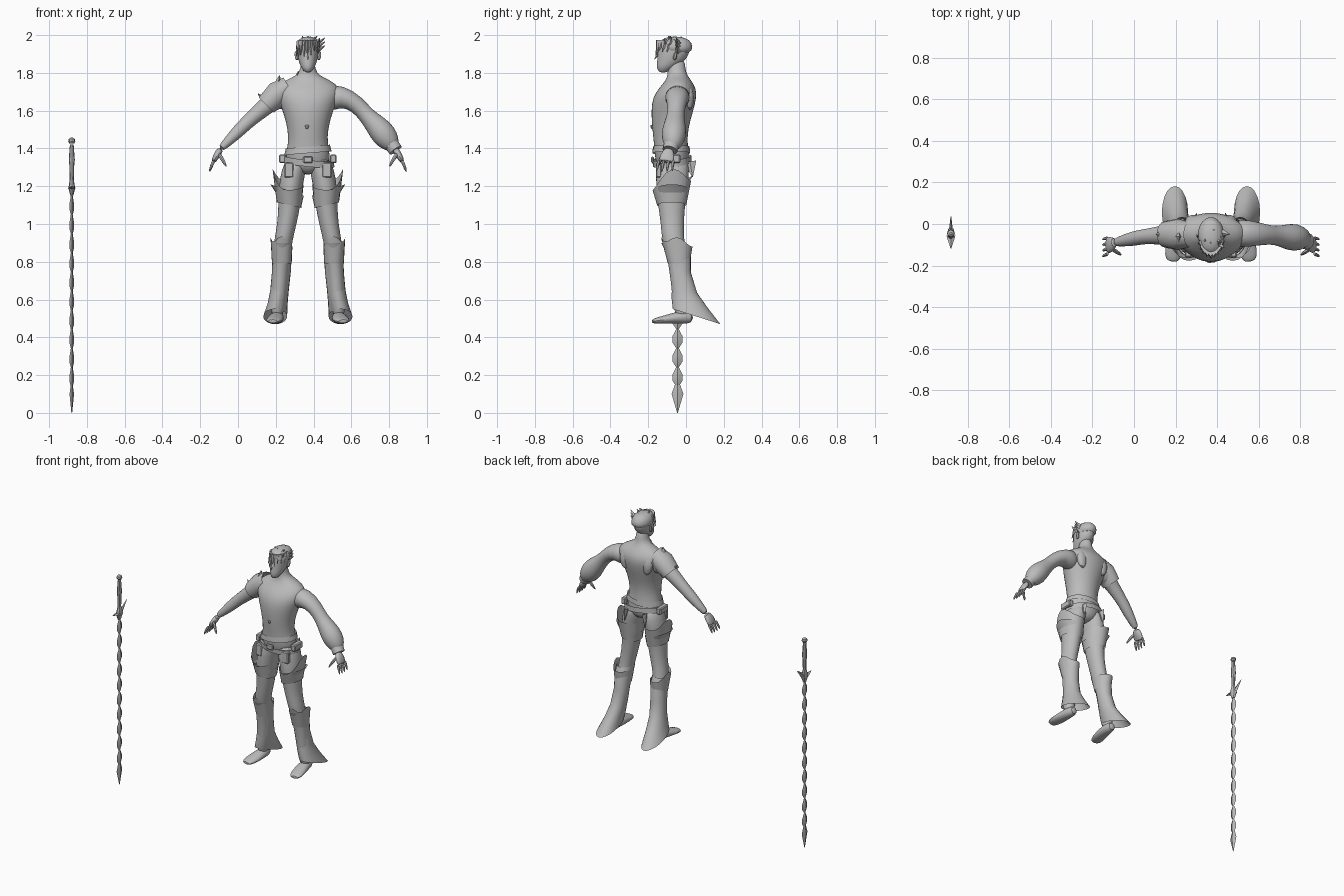
import bpy, bmesh, math, random
from mathutils import Vector

cube = bpy.data.objects.get("Cube")
if cube:
    bpy.data.objects.remove(cube, do_unlink=True)

random.seed(4)
CENTRE = .37      # body centre in x
GREY = (.5, .5, .5, 1)

clay = bpy.data.materials.new("plain grey")
clay.use_nodes = True
clay.diffuse_color = GREY
clay.node_tree.nodes["Principled BSDF"].inputs["Base Color"].default_value = GREY


def finish(name, bm, subdivide, angle):
    bmesh.ops.recalc_face_normals(bm, faces=bm.faces)
    mesh = bpy.data.meshes.new(name)
    bm.to_mesh(mesh)
    bm.free()
    mesh.materials.append(clay)
    obj = bpy.data.objects.new(name, mesh)
    bpy.context.scene.collection.objects.link(obj)
    if subdivide:
        obj.modifiers.new("smooth", "SUBSURF").levels = subdivide
    bpy.ops.object.select_all(action="DESELECT")
    obj.select_set(True)
    bpy.context.view_layer.objects.active = obj
    bpy.ops.object.shade_smooth_by_angle(angle=math.radians(angle))
    return obj


def loft(name, rings, sides=14, level=True, caps=True, subdivide=1, angle=50, shape=None):
    """Skin elliptical rings (x, y, z, radius, other radius).
    Level rings lie flat; otherwise they stand across the path.
    shape(ring index, angle) lifts a rim to make points and slopes."""
    bm = bmesh.new()
    centres = [Vector(r[:3]) for r in rings]
    loops = []
    for i, ring in enumerate(rings):
        along = centres[min(i + 1, len(rings) - 1)] - centres[max(i - 1, 0)]
        along.normalize()
        if level:
            u, v = Vector((1, 0, 0)), Vector((0, 1, 0))
        else:
            side = Vector((1, 0, 0)) if abs(along.y) > .8 else Vector((0, 1, 0))
            u = (side - along * side.dot(along)).normalized()
            v = along.cross(u)
        loop = []
        for k in range(sides):
            a = math.tau * k / sides
            lift = shape(i, a) if shape else 0
            co = centres[i] + u * ring[3] * math.cos(a) + v * ring[4] * math.sin(a)
            loop.append(bm.verts.new(co + Vector((0, 0, lift))))
        loops.append(loop)
    for low, high in zip(loops, loops[1:]):
        for k in range(sides):
            n = (k + 1) % sides
            bm.faces.new((low[k], low[n], high[n], high[k]))
    if caps:
        bm.faces.new(loops[0][::-1])
        bm.faces.new(loops[-1])
    return finish(name, bm, subdivide, angle)


def spike(name, base, tip, wide, thin, sides=4):
    return loft(name, [(*base, wide, thin), (*tip, .002, .002)], sides,
                level=False, subdivide=0, angle=20)


def rod(name, start, end, r):
    mid = Vector(start).lerp(Vector(end), .5) + Vector((0, 0, .006))
    return loft(name, [(*start, r, r), (*mid, r, r), (*end, r * .5, r * .5)], 6, level=False)


def box(name, centre, size):
    bm = bmesh.new()
    bmesh.ops.create_cube(bm, size=1)
    for v in bm.verts:
        v.co = Vector(centre) + Vector([v.co[k] * size[k] for k in range(3)])
    bmesh.ops.bevel(bm, geom=bm.edges[:], offset=.006, segments=1, affect="EDGES")
    return finish(name, bm, 0, 30)


def body(name, rings, **options):
    return loft(name, [(CENTRE, *r) for r in rings], **options)


# Torso and neck
body("torso", [(-.07, 1.26, .03, .05), (-.07, 1.3, .11, .085), (-.075, 1.36, .122, .092),
               (-.08, 1.42, .106, .09), (-.085, 1.5, .106, .095), (-.073, 1.6, .135, .114),
               (-.06, 1.67, .165, .118), (-.045, 1.72, .175, .1), (-.04, 1.76, .125, .068),
               (-.045, 1.785, .06, .054), (-.05, 1.82, .038, .046), (-.05, 1.88, .036, .045)],
     sides=18)
for s in (-1, 1):
    loft("shoulder_blade", [(CENTRE + s * .08, .02, 1.6, .02, .01), (CENTRE + s * .09, .015, 1.68, .05, .04),
                            (CENTRE + s * .08, .01, 1.75, .02, .01)], 10)
rod("navel", (CENTRE - .005, -.178, 1.525), (CENTRE - .005, -.178, 1.5), .013)

# Head, face and ears
body("head", [(-.122, 1.8, .014, .02), (-.112, 1.825, .036, .046), (-.08, 1.86, .05, .075),
              (-.066, 1.9, .058, .086), (-.063, 1.95, .059, .088), (-.064, 1.98, .045, .068),
              (-.065, 1.992, .015, .02)])
spike("nose", (CENTRE, -.146, 1.905), (CENTRE, -.166, 1.872), .008, .012)
for s in (-1, 1):
    rod("ear", (CENTRE + s * .056, -.062, 1.865), (CENTRE + s * .066, -.05, 1.915), .012)

# Shaggy hair: a cap with a fringe and swept tufts
body("hair_cap", [(-.045, 1.9, .064, .078), (-.052, 1.94, .067, .09), (-.058, 1.975, .057, .084),
                  (-.06, 1.993, .02, .03)])
for k in range(9):
    a = math.radians(200 + k * 17)
    root = (CENTRE + .05 * math.cos(a), -.06 + .08 * math.sin(a), 1.97)
    tip = (CENTRE + .066 * math.cos(a), -.06 + .1 * math.sin(a), random.uniform(1.88, 1.92))
    spike("fringe_lock", root, tip, .018, .012)
for k in range(14):
    x, y = random.uniform(-.04, .05), random.uniform(-.11, .0)
    tip = (CENTRE + x + random.uniform(-.01, .045), y - random.uniform(-.02, .03),
           random.uniform(1.96, 2.0))
    spike("hair_tuft", (CENTRE + x, y, 1.955), tip, .02, .016)
for z in (1.93, 1.95, 1.97):
    spike("side_lock", (CENTRE + .045, -.04, z - .02), (CENTRE + .09, -.05, z + .015), .02, .012)

# Left arm in a puffed sleeve, right arm bare
loft("left_arm", [(.47, -.045, 1.66, .07, .08), (.55, -.045, 1.68, .068, .06), (.63, -.05, 1.635, .05, .047),
                  (.68, -.055, 1.575, .045, .043), (.73, -.06, 1.525, .06, .06), (.775, -.065, 1.47, .07, .072),
                  (.81, -.07, 1.425, .052, .052), (.83, -.08, 1.4, .032, .03)], level=False)
loft("left_cuff", [(.81, -.075, 1.425, .042, .04), (.835, -.085, 1.39, .04, .038)],
     level=False, subdivide=0)
loft("right_arm", [(.28, -.045, 1.67, .07, .075), (.2, -.05, 1.67, .057, .055), (.12, -.055, 1.6, .045, .045),
                   (.05, -.06, 1.54, .036, .037), (0, -.07, 1.49, .037, .036), (-.05, -.08, 1.44, .028, .026),
                   (-.095, -.09, 1.395, .021, .02)], level=False)

# Right shoulder guard
loft("shoulder_guard", [(.27, -.05, 1.725, .06, .06), (.21, -.05, 1.69, .075, .068), (.15, -.05, 1.63, .064, .058)],
     level=False, caps=False, subdivide=0)
spike("guard_point", (.21, -.06, 1.73), (.22, -.06, 1.787), .045, .025)
spike("guard_point", (.15, -.05, 1.65), (.105, -.05, 1.69), .035, .02)
spike("collar_point", (.3, -.06, 1.75), (.32, -.07, 1.81), .025, .015)

# Hands
for s, word in ((-1, "right"), (1, "left")):
    def at(x, y, z):
        return (CENTRE + s * x, y, z)
    loft(word + "_hand", [(*at(.46, -.087, 1.4), .024, .02), (*at(.485, -.1, 1.36), .04, .018),
                          (*at(.502, -.105, 1.325), .043, .012)], level=False)
    for k in range(4):
        y = -.142 + k * .025
        reach = .005 if k in (1, 2) else 0
        rod(word + "_finger", at(.495, y, 1.34), at(.522, y * 1.1, 1.278 - reach), .01)
    rod(word + "_thumb", at(.475, -.12, 1.375), at(.43, -.15, 1.3), .012)

# Belts, pouches and flaps
body("upper_belt", [(-.078, 1.375, .125, .1), (-.078, 1.41, .117, .097)], sides=20, caps=False, subdivide=0,
     shape=lambda i, a: .01 * math.cos(a))
body("lower_belt", [(-.072, 1.315, .14, .102), (-.075, 1.35, .138, .104)], sides=20, caps=False, subdivide=0,
     shape=lambda i, a: -.014 * math.cos(a) + .012 * math.sin(a))
box("buckle", (CENTRE, -.177, 1.34), (.05, .016, .035))
for s in (-1, 1):
    box("belt_pouch", (CENTRE + s * .135, -.075, 1.345), (.035, .09, .045))
    box("hip_flap", (CENTRE + s * .1, -.145, 1.285), (.05, .03, .08))
    spike("rear_flap", (CENTRE + s * .07, .02, 1.33), (CENTRE + s * .08, .035, 1.25), .035, .01)

# Legs, armour, boots
for s, word in ((-1, "right"), (1, "left")):
    def leg(name, rings, **options):
        return loft(word + name, [(CENTRE + s * r[0], *r[1:]) for r in rings], **options)

    def out(a):
        return s * math.cos(a)

    leg("_leg", [(.06, -.07, 1.36, .05, .08), (.073, -.07, 1.29, .068, .092), (.092, -.075, 1.2, .064, .086),
                 (.098, -.077, 1.1, .06, .073), (.11, -.072, 1, .052, .062), (.132, -.07, .91, .05, .06),
                 (.14, -.04, .8, .045, .052), (.155, -.03, .6, .04, .042), (.165, -.02, .5, .035, .04)])
    leg("_thigh_guard", [(.1, -.076, 1.1, .065, .077), (.105, -.075, 1.205, .082, .102)],
        sides=20, caps=False, subdivide=0,
        shape=lambda i, a: i * (.085 * max(0, out(a)) ** 3 + .025 * math.sin(a)) + .015 * out(a) * (1 - i))
    leg("_thigh_plate", [(.1, -.076, 1.13, .067, .08), (.11, -.075, 1.18, .088, .09)],
        sides=20, caps=False, subdivide=0, shape=lambda i, a: .03 * out(a))
    leg("_boot", [(.137, -.065, .9, .054, .066), (.137, -.038, .84, .052, .064), (.14, -.026, .75, .05, .052),
                  (.15, -.008, .65, .049, .067), (.16, .02, .58, .053, .096), (.173, .056, .51, .063, .126)],
        sides=20, caps=False, subdivide=0,
        shape=lambda i, a: -.04 * math.sin(a) * (i / 5) ** 2)
    leg("_knee_guard", [(.138, -.038, .79, .052, .058), (.14, -.05, .88, .058, .084)],
        sides=20, caps=False, subdivide=0,
        shape=lambda i, a: i * (.055 * max(0, -math.sin(a)) ** 4 + .05 * max(0, out(a)) ** 4))
    leg("_foot", [(.16, .04, .502, .026, .03), (.162, -.02, .508, .038, .036), (.172, -.1, .496, .046, .025),
                  (.183, -.155, .488, .043, .017), (.187, -.182, .484, .025, .01)], level=False, sides=12)


# Segmented blade weapon
def blade(name, rings, sides=6):
    return loft(name, [(-.88, -.045, *r) for r in rings], sides, subdivide=0, angle=25)


blade("pommel", [(1.425, .012, .012), (1.437, .019, .019), (1.45, .016, .016), (1.457, .006, .006)], 8)
blade("grip", [(1.2, .01, .012), (1.3, .012, .014), (1.34, .016, .017), (1.42, .01, .012)], 8)
blade("guard", [(1.15, .008, .014), (1.19, .018, .03), (1.24, .01, .014)], 8)
spike("rear_prong", (-.88, -.035, 1.19), (-.88, .035, 1.255), .022, .01)
spike("front_prong", (-.88, -.055, 1.19), (-.88, -.118, 1.2), .022, .01)
for k in range(10):
    z = .14 + k * .101
    blade("blade_segment", [(z, .005, .007), (z + .03, .013, .026), (z + .065, .011, .026), (z + .101, .005, .007)], 4)
blade("blade_tip", [(0, .002, .002), (.1, .012, .031), (.15, .005, .014)], 4)
